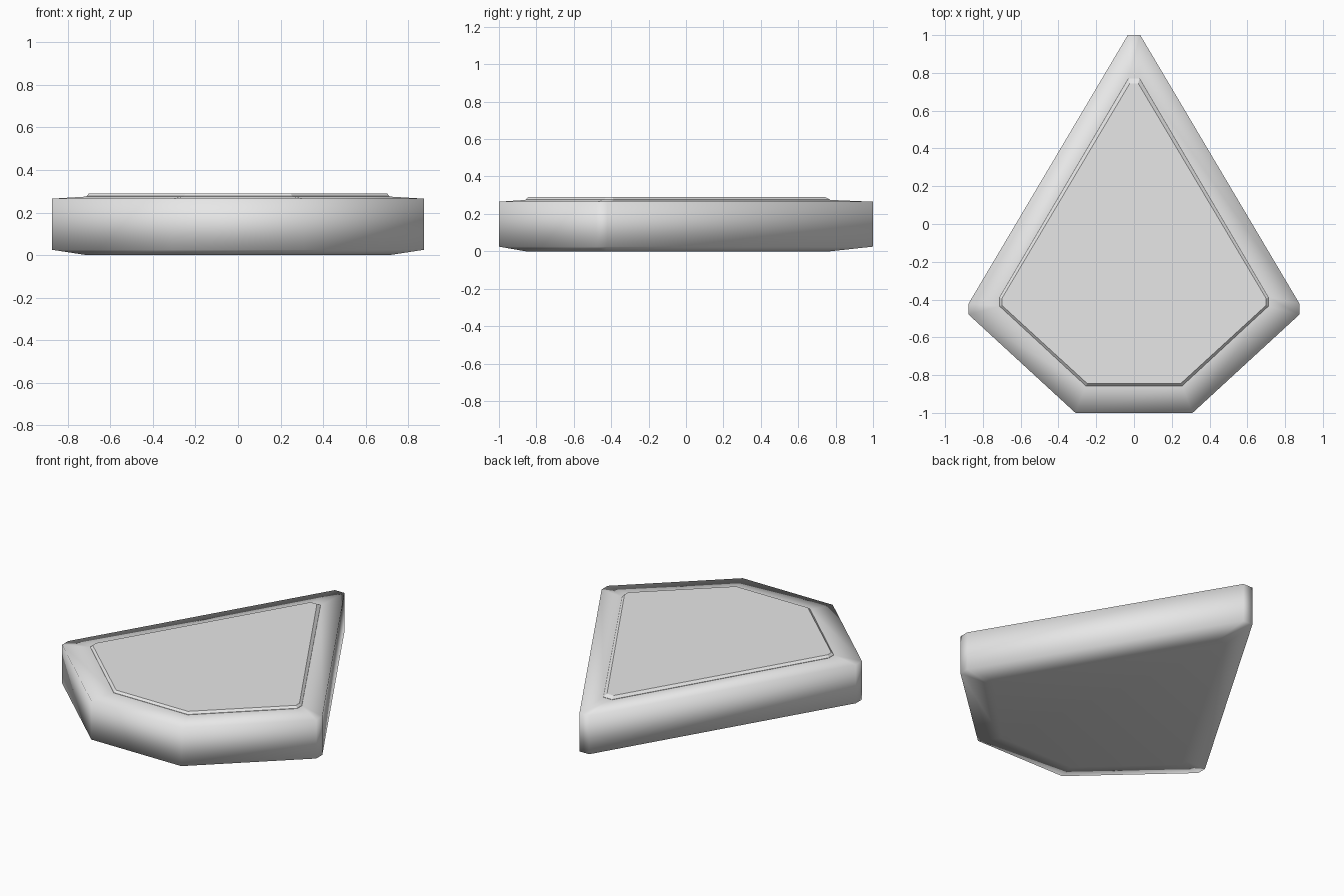
import bpy, bmesh

if "Cube" in bpy.data.objects:
    bpy.data.objects.remove(bpy.data.objects["Cube"])

grey = bpy.data.materials.new("light_grey")
grey.diffuse_color = (0.8, 0.8, 0.8, 1)
grey.use_nodes = True
grey.node_tree.nodes["Principled BSDF"].inputs["Base Color"].default_value = grey.diffuse_color


def outline(half):
    """Mirror the right-hand points, giving a counter-clockwise loop from above."""
    return [(x, y) for x, y in half] + [(-x, y) for x, y in reversed(half)]


# Right-hand halves of the kite outlines, bottom to tip
OUTER = outline([(0.31, -1.0), (0.875, -0.48), (0.875, -0.42), (0.033, 1.0)])
INNER = outline([(0.255, -0.857), (0.712, -0.435), (0.712, -0.388), (0.03, 0.77)])
PANEL = outline([(0.247, -0.845), (0.70, -0.43), (0.70, -0.395), (0.022, 0.745)])


def stack(name, rings, smooth):
    """Skin a closed solid through a list of (outline, z) rings."""
    bm = bmesh.new()
    loops = [[bm.verts.new((x, y, z)) for x, y in pts] for pts, z in rings]
    n = len(loops[0])
    for a, b in zip(loops, loops[1:]):
        for i in range(n):
            j = (i + 1) % n
            bm.faces.new((a[i], a[j], b[j], b[i]))
    bm.faces.new(loops[0][::-1])
    bm.faces.new(loops[-1])
    bmesh.ops.recalc_face_normals(bm, faces=bm.faces)
    for f in bm.faces:
        f.smooth = smooth
    mesh = bpy.data.meshes.new(name)
    bm.to_mesh(mesh)
    bm.free()
    mesh.materials.append(grey)
    obj = bpy.data.objects.new(name, mesh)
    bpy.context.collection.objects.link(obj)
    return obj


# Soft-shaded slab with shallow sloping rims
stack("slab", [(INNER, 0.0), (OUTER, 0.025), (OUTER, 0.265), (INNER, 0.275)], True)
# Raised chamfered panel on top
stack("raised_panel", [(INNER, 0.274), (INNER, 0.277), (PANEL, 0.29)], False)
